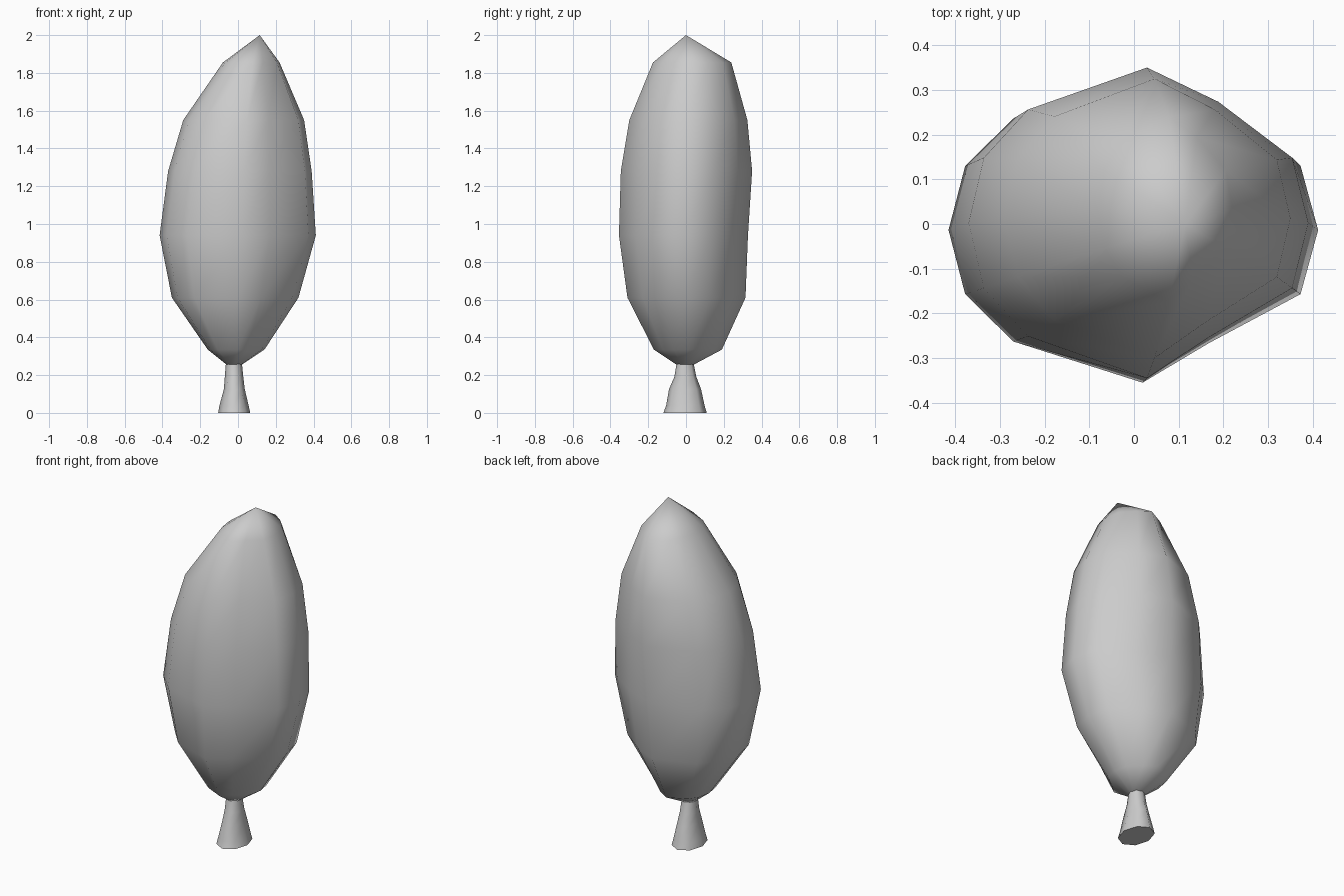
import bpy, bmesh, math

cube = bpy.data.objects.get("Cube")
if cube:
    bpy.data.objects.remove(cube, do_unlink=True)

grey = bpy.data.materials.new("plain grey")
grey.use_nodes = True
grey.diffuse_color = (0.6, 0.6, 0.6, 1)
grey.node_tree.nodes["Principled BSDF"].inputs["Base Color"].default_value = (0.6, 0.6, 0.6, 1)


def loft(name, section, rings, tip=None):
    """Skin scaled copies of a section; ring = z, x min, x max, y min, y max."""
    bm = bmesh.new()
    loops = []
    for z, x0, x1, y0, y1 in rings:
        cx, cy, rx, ry = (x0 + x1) / 2, (y0 + y1) / 2, (x1 - x0) / 2, (y1 - y0) / 2
        loops.append([bm.verts.new((cx + rx * u, cy + ry * v, z)) for u, v in section])
    n = len(section)
    for low, high in zip(loops, loops[1:]):
        for i in range(n):
            j = (i + 1) % n
            bm.faces.new((low[i], low[j], high[j], high[i]))
    bm.faces.new(loops[0][::-1])
    if tip:
        apex = bm.verts.new(tip)
        for i in range(n):
            bm.faces.new((loops[-1][i], loops[-1][(i + 1) % n], apex))
    else:
        bm.faces.new(loops[-1])
    mesh = bpy.data.meshes.new(name)
    bm.to_mesh(mesh)
    bm.free()
    mesh.materials.append(grey)
    obj = bpy.data.objects.new(name, mesh)
    bpy.context.collection.objects.link(obj)
    bpy.ops.object.select_all(action="DESELECT")
    obj.select_set(True)
    bpy.context.view_layer.objects.active = obj
    bpy.ops.object.shade_smooth_by_angle(angle=math.radians(60))
    return obj


# Leafy crown: uneven twelve-sided section, leaning to its left at the top
crown_section = [(1, 0), (.905, .42), (.47, .78), (.05, 1), (-.65, .73), (-.91, .42),
                 (-1, 0), (-.91, -.42), (-.65, -.73), (.05, -1), (.41, -.74), (.905, -.42)]
loft("crown", crown_section, [
    (.255, -.06, .02, -.05, .04),
    (.335, -.16, .14, -.17, .19),
    (.61, -.35, .32, -.31, .315),
    (.94, -.415, .412, -.355, .328),
    (1.28, -.37, .39, -.345, .35),
    (1.55, -.29, .35, -.30, .325),
    (1.855, -.08, .22, -.175, .24),
], tip=(.115, 0, 2))

# Trunk flaring towards the ground
trunk_section = [(math.cos(i * math.tau / 8), math.sin(i * math.tau / 8)) for i in range(8)]
loft("trunk", trunk_section, [
    (0, -.105, .065, -.12, .11),
    (.04, -.098, .056, -.105, .098),
    (.125, -.075, .036, -.09, .08),
    (.19, -.07, .028, -.062, .055),
    (.29, -.062, .018, -.045, .035),
])
